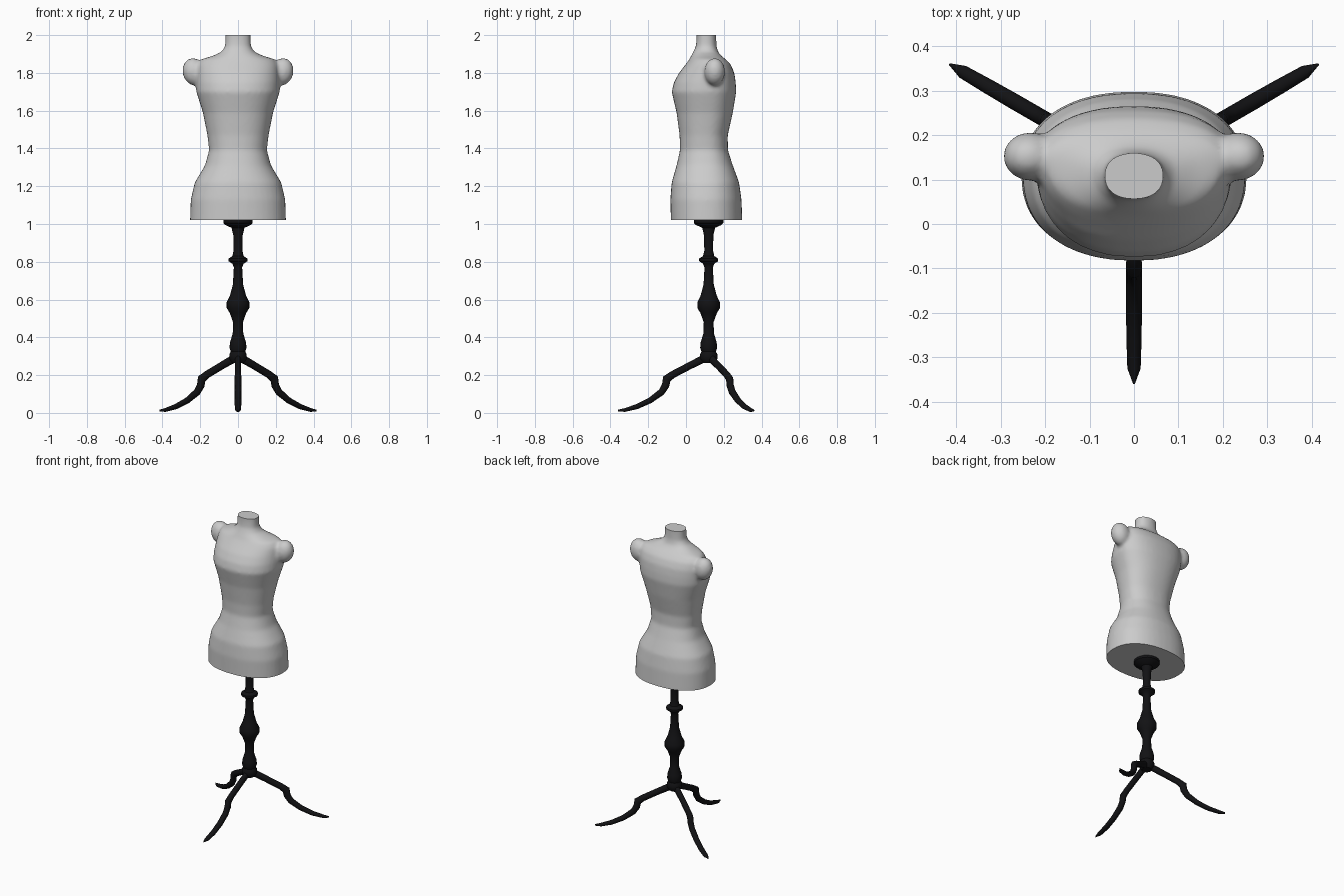
import bpy, bmesh
from math import sin, cos, pi, radians
from mathutils import Vector, Matrix

if "Cube" in bpy.data.objects:
    bpy.data.objects.remove(bpy.data.objects["Cube"])

AXIS_Y = 0.12  # stand axis

black = bpy.data.materials.new("black_metal")
black.diffuse_color = (0.006, 0.006, 0.007, 1)
black.use_nodes = True
black.node_tree.nodes["Principled BSDF"].inputs["Base Color"].default_value = black.diffuse_color


def loft(bm, rings):
    """Skin a list of equal-length point rings and cap both ends."""
    vs = [[bm.verts.new(p) for p in r] for r in rings]
    n = len(vs[0])
    for a, b in zip(vs, vs[1:]):
        for i in range(n):
            j = (i + 1) % n
            bm.faces.new((a[i], a[j], b[j], b[i]))
    bm.faces.new(vs[0][::-1])
    bm.faces.new(vs[-1])


def finish(bm, name, mat=None, angle=40):
    bmesh.ops.recalc_face_normals(bm, faces=bm.faces)
    me = bpy.data.meshes.new(name)
    bm.to_mesh(me)
    bm.free()
    ob = bpy.data.objects.new(name, me)
    bpy.context.collection.objects.link(ob)
    if mat:
        me.materials.append(mat)
    bpy.ops.object.select_all(action='DESELECT')
    ob.select_set(True)
    bpy.context.view_layer.objects.active = ob
    bpy.ops.object.shade_smooth_by_angle(angle=radians(angle))
    return ob


def body_ring(z, hw, yf, yb, yc, n=40, e=2.25):
    """Superelliptic section with separate front and back depth."""
    pts = []
    for i in range(n):
        a = 2 * pi * i / n
        c, s = cos(a), sin(a)
        x = hw * abs(c) ** (2 / e) * (1 if c > 0 else -1)
        d = abs(s) ** (2 / e)
        y = yc + d * (yb - yc) if s > 0 else yc - d * (yc - yf)
        pts.append((x, y, z))
    return pts


# Torso sections: height, half width, front, back, widest y
sections = [
    (0.90, .254, -.080, .298, .11), (0.96, .254, -.080, .298, .11),
    (1.02, .254, -.080, .298, .11), (1.13, .250, -.083, .294, .11),
    (1.22, .229, -.076, .281, .11), (1.31, .175, -.050, .248, .11),
    (1.39, .153, -.032, .222, .11), (1.47, .162, -.034, .221, .11),
    (1.59, .186, -.050, .248, .12), (1.70, .221, -.076, .266, .13),
    (1.75, .222, -.064, .263, .14), (1.80, .220, -.037, .256, .15),
    (1.845, .215, -.002, .237, .15), (1.872, .195, .018, .210, .145),
    (1.890, .135, .027, .187, .13), (1.910, .088, .038, .170, .115),
    (1.940, .069, .052, .162, .108), (1.98, .067, .056, .160, .108),
    (2.03, .067, .056, .160, .108), (2.08, .067, .056, .160, .108)]
bm = bmesh.new()
loft(bm, [body_ring(*s) for s in sections])

# Arm stubs, fused with the torso by the remesh
for side in (-1, 1):
    m = (Matrix.Translation((side * .234, .152, 1.806))
         @ Matrix.Rotation(side * radians(12), 4, 'Y')
         @ Matrix.Diagonal((.060, .055, .074, 1)))
    bmesh.ops.create_uvsphere(bm, u_segments=24, v_segments=16, radius=1, matrix=m)
raw = finish(bm, "torso_raw")
mod = raw.modifiers.new("fuse", 'REMESH')
mod.mode = 'VOXEL'
mod.voxel_size = 0.01
mod = raw.modifiers.new("soften", 'SMOOTH')
mod.factor = 0.5
mod.iterations = 9

# Trim the fused torso flat at the hem and neck
bm = bmesh.new()
bm.from_object(raw, bpy.context.evaluated_depsgraph_get())
for z, d in ((1.02, -1), (2.0, 1)):
    bmesh.ops.bisect_plane(bm, geom=bm.verts[:] + bm.edges[:] + bm.faces[:],
                           plane_co=(0, 0, z), plane_no=(0, 0, d), clear_outer=True)
bmesh.ops.holes_fill(bm, edges=[e for e in bm.edges if e.is_boundary], sides=0)
bpy.data.objects.remove(raw)
finish(bm, "torso", angle=50)

# Turned post: height, radius
post = [(.265, .030), (.285, .046), (.31, .046), (.325, .038), (.345, .045),
        (.375, .042), (.42, .028), (.48, .026), (.53, .044), (.555, .060),
        (.585, .060), (.62, .043), (.68, .027), (.77, .022), (.79, .030),
        (.803, .050), (.817, .050), (.83, .030), (.86, .023), (.94, .025),
        (.98, .034), (.995, .068), (1.005, .078), (1.025, .078)]
bm = bmesh.new()
loft(bm, [[(r * cos(2 * pi * i / 20), AXIS_Y + r * sin(2 * pi * i / 20), z)
           for i in range(20)] for z, r in post])
finish(bm, "turned_post", black)

# Legs: radius from axis, height, half width, half thickness
path = [(.01, .295, .017, .022), (.10, .25, .017, .020), (.19, .203, .017, .020),
        (.222, .180, .018, .024), (.228, .145, .018, .021), (.25, .110, .018, .019),
        (.31, .066, .018, .016), (.38, .033, .017, .014), (.445, .015, .015, .010),
        (.48, .012, .002, .005)]
for name, ang in (("front_leg", -90), ("right_leg", 30), ("left_leg", 150)):
    out = Vector((cos(radians(ang)), sin(radians(ang)), 0))
    across = Vector((-out.y, out.x, 0))
    rings = []
    for k, (r, z, w, h) in enumerate(path):
        a, b = path[max(k - 1, 0)], path[min(k + 1, len(path) - 1)]
        t = (out * (b[0] - a[0]) + Vector((0, 0, b[1] - a[1]))).normalized()
        up = across.cross(t)
        c = Vector((0, AXIS_Y, z)) + out * r
        rings.append([c + across * w * cos(2 * pi * i / 10) + up * h * sin(2 * pi * i / 10)
                      for i in range(10)])
    bm = bmesh.new()
    loft(bm, rings)
    finish(bm, name, black, 50)
